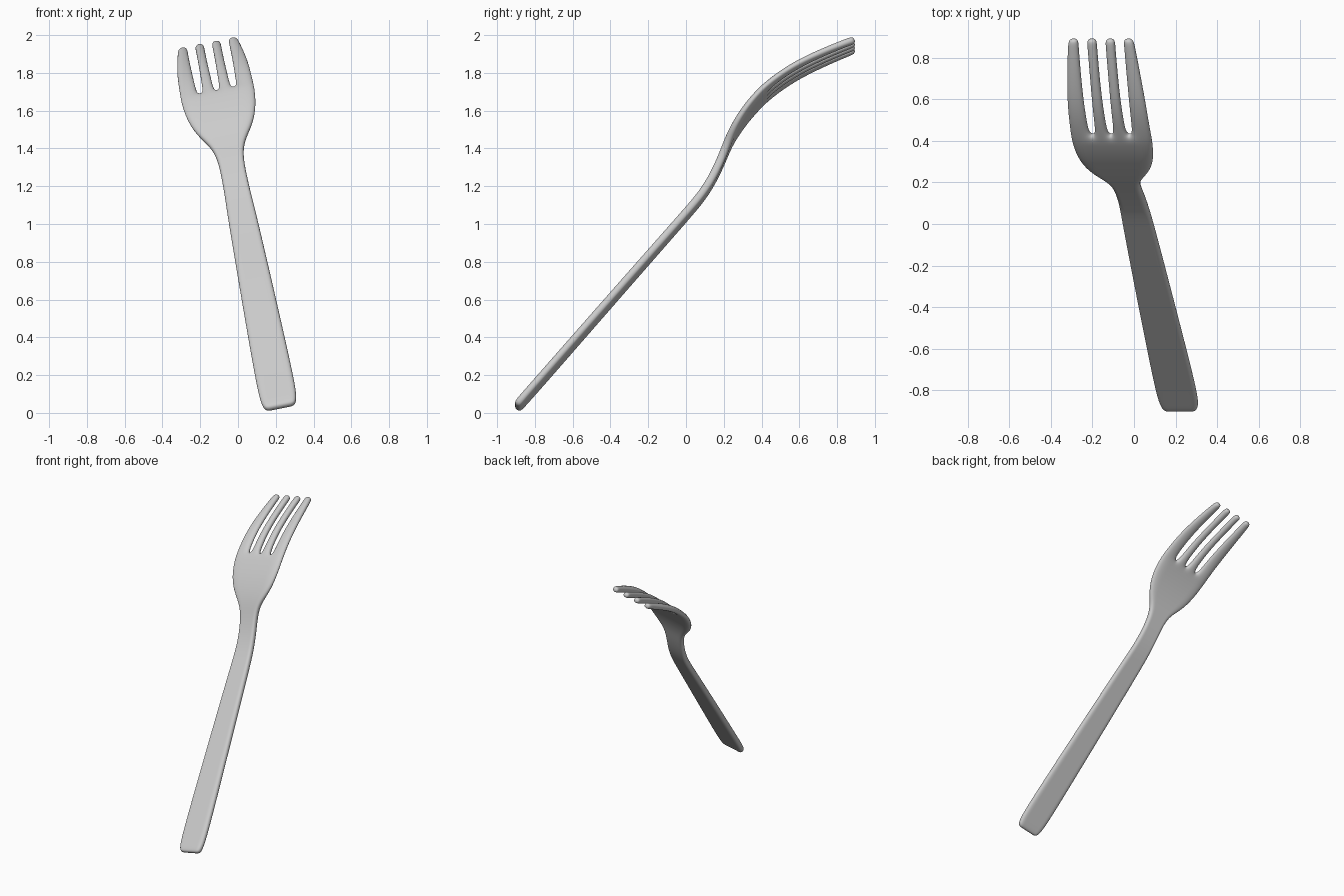
import bpy
import bmesh
from mathutils import Matrix, Vector

cube = bpy.data.objects.get("Cube")
if cube:
    bpy.data.objects.remove(cube, do_unlink=True)

# Brushed grey metal
metal = bpy.data.materials.new("grey_metal")
metal.use_nodes = True
grey = (0.6, 0.6, 0.6, 1)
metal.diffuse_color = grey
metal.node_tree.nodes["Principled BSDF"].inputs["Base Color"].default_value = grey

# Stations along the fork: depth, height, half width
stations = [
    (-0.898, 0.028, 0.078), (-0.87, 0.06, 0.1), (-0.74, 0.21, 0.102),
    (-0.38, 0.63, 0.091), (0, 1.07, 0.077), (0.08, 1.165, 0.071),
    (0.14, 1.26, 0.068), (0.19, 1.37, 0.068), (0.22, 1.45, 0.09),
    (0.26, 1.53, 0.155), (0.32, 1.62, 0.19), (0.39, 1.7, 0.2),
    (0.43, 1.737, 0.2), (0.5, 1.793, 0.198), (0.6, 1.858, 0.194),
    (0.74, 1.925, 0.18), (0.86, 1.975, 0.166), (0.895, 1.988, 0.158),
]
slot_start = 12
slot_pitch = 0.09
bowl_half = 0.195


def columns(i, half):
    """Cross positions of the tine and slot edges at one station."""
    along = max(0, i - slot_start) / (len(stations) - 1 - slot_start)
    gap = 0.013 + 0.007 * min(1, along * 2)
    scale = min(1, half / bowl_half) if i < slot_start - 1 else 1
    right = [gap * scale, (slot_pitch - gap) * scale, (slot_pitch + gap) * scale, half]
    return [-u for u in reversed(right)] + right


# Flat sheet following the bend, with the three slots left open
bm = bmesh.new()
rows = [[bm.verts.new((u, y, q)) for u in columns(i, half)]
        for i, (y, q, half) in enumerate(stations)]
for i in range(len(rows) - 1):
    for j in range(len(rows[i]) - 1):
        if i >= slot_start and j % 2 == 1:
            continue
        bm.faces.new((rows[i][j], rows[i][j + 1], rows[i + 1][j + 1], rows[i + 1][j]))
bmesh.ops.recalc_face_normals(bm, faces=bm.faces)

# Lean the whole fork sideways
side = Vector((0.98, 0, 0.196)).normalized()
up = Vector((-side.z, 0, side.x))
lean = Matrix((side, (0, 1, 0), up)).transposed().to_4x4()
bmesh.ops.transform(bm, matrix=Matrix.Translation((0.23, 0, 0)) @ lean, verts=bm.verts)

mesh = bpy.data.meshes.new("fork")
bm.to_mesh(mesh)
bm.free()
mesh.materials.append(metal)
fork = bpy.data.objects.new("fork", mesh)
bpy.context.collection.objects.link(fork)

# Thickness and rounded edges
solid = fork.modifiers.new("thickness", "SOLIDIFY")
solid.thickness = 0.044
solid.offset = 0
smooth = fork.modifiers.new("rounding", "SUBSURF")
smooth.levels = smooth.render_levels = 3
for face in mesh.polygons:
    face.use_smooth = True
